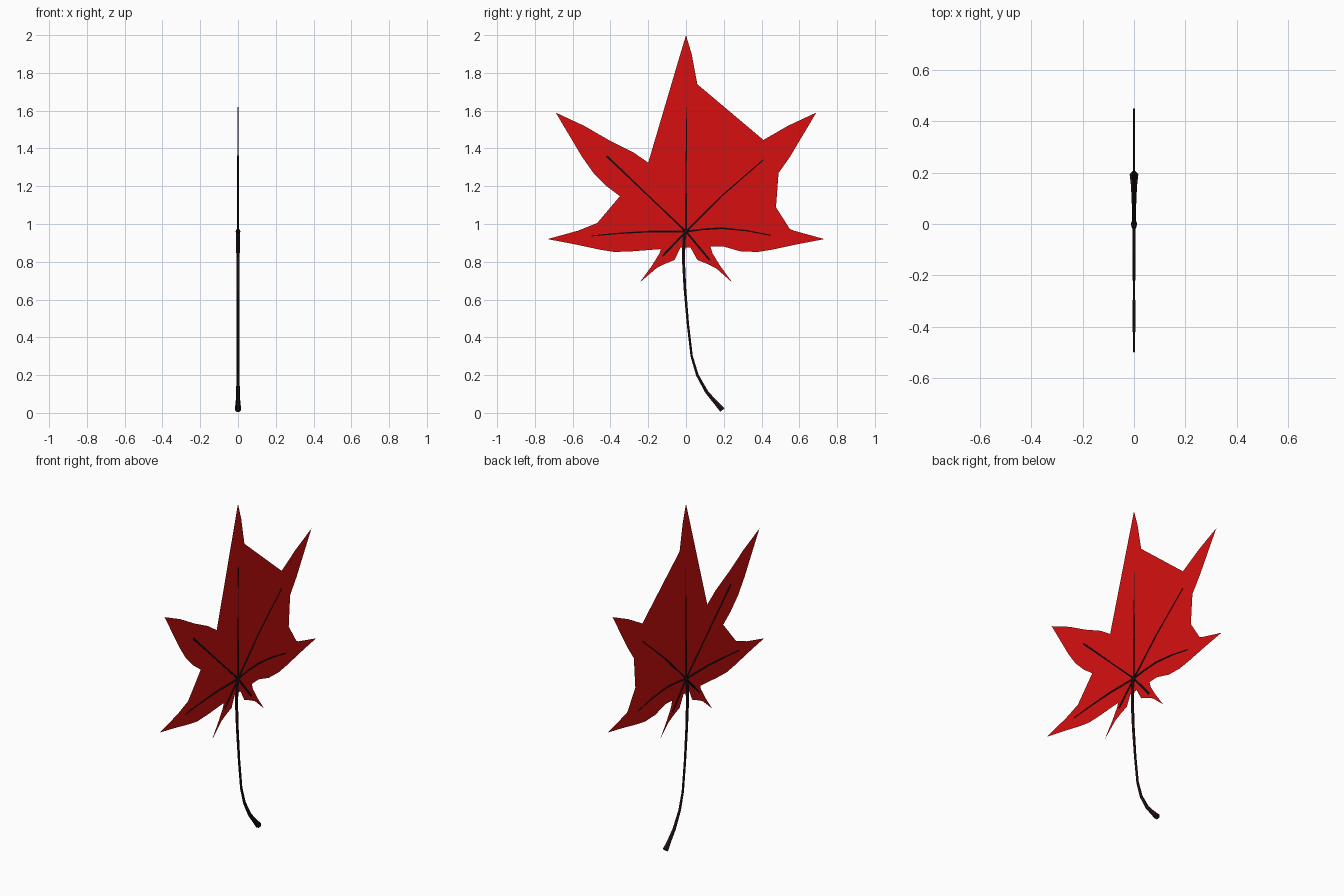
import bpy, bmesh

if "Cube" in bpy.data.objects:
    bpy.data.objects.remove(bpy.data.objects["Cube"])

def material(name, color):
    m = bpy.data.materials.new(name)
    m.diffuse_color = (*color, 1)
    m.use_nodes = True
    m.node_tree.nodes["Principled BSDF"].inputs["Base Color"].default_value = m.diffuse_color
    return m

RED = material("leaf_red", (0.68, 0.005, 0.005))
DARK = material("stem_dark", (0.02, 0.007, 0.01))

# Right half of the leaf outline (y, z), from top tip round to the base
HALF = [
    (0.03, 1.90), (0.06, 1.74), (0.10, 1.60), (0.133, 1.49), (0.14, 1.38), (0.118, 1.27), (0.10, 1.16),
    (0.13, 1.22), (0.20, 1.325), (0.28, 1.38), (0.41, 1.445), (0.54, 1.52), (0.69, 1.59),
    (0.62, 1.48), (0.55, 1.355), (0.49, 1.27), (0.42, 1.20), (0.34, 1.14), (0.235, 1.09), (0.225, 1.04),
    (0.30, 1.055), (0.37, 1.04), (0.47, 1.005), (0.57, 0.965), (0.733, 0.92),
    (0.60, 0.895), (0.46, 0.865), (0.38, 0.852), (0.29, 0.855), (0.21, 0.885), (0.15, 0.88),
    (0.13, 0.88), (0.14, 0.845), (0.18, 0.78), (0.245, 0.69),
    (0.16, 0.765), (0.11, 0.79), (0.06, 0.81), (0.03, 0.875), (0.012, 0.94),
]
outline = [(0, 2.0)] + [(-y, z) for y, z in HALF] + [(0, 0.95)] + HALF[::-1]

# Flat leaf blade
bm = bmesh.new()
bm.faces.new([bm.verts.new((0, y, z)) for y, z in outline])
bmesh.ops.triangulate(bm, faces=bm.faces[:])
mesh = bpy.data.meshes.new("leaf_blade")
bm.to_mesh(mesh)
bm.free()
mesh.materials.append(RED)
bpy.context.collection.objects.link(bpy.data.objects.new("leaf_blade", mesh))

def tube(name, pts):
    """Tapered tube through (y, z, radius) points."""
    cu = bpy.data.curves.new(name, 'CURVE')
    cu.dimensions = '3D'
    cu.bevel_depth = 1.0
    cu.bevel_resolution = 1
    cu.use_fill_caps = True
    sp = cu.splines.new('POLY')
    sp.points.add(len(pts) - 1)
    for p, (y, z, r) in zip(sp.points, pts):
        p.co = (0, y, z, 1)
        p.radius = r
    cu.materials.append(DARK)
    ob = bpy.data.objects.new(name, cu)
    bpy.context.collection.objects.link(ob)
    bpy.ops.object.select_all(action='DESELECT')
    bpy.context.view_layer.objects.active = ob
    ob.select_set(True)
    bpy.ops.object.convert(target='MESH')
    bpy.ops.object.shade_smooth_by_angle()

# Stem, flaring at its foot
tube("stem", [(0, 0.97, 0.010), (-0.010, 0.92, 0.010), (-0.014, 0.82, 0.009), (-0.006, 0.66, 0.008),
              (0.01, 0.47, 0.007), (0.03, 0.30, 0.007), (0.06, 0.20, 0.008),
              (0.11, 0.11, 0.010), (0.15, 0.063, 0.012), (0.193, 0.015, 0.017)])

# Veins fanning out from the stem top
VEINS = {
    "vein_top": [(0, 1.25, 0.004), (0.004, 1.62, 0.002)],
    "vein_upper_right": [(0.19, 1.15, 0.004), (0.41, 1.34, 0.003)],
    "vein_upper_left": [(-0.2, 1.15, 0.004), (-0.42, 1.36, 0.006)],
    "vein_side_right": [(0.09, 0.972, 0.005), (0.19, 0.978, 0.005), (0.32, 0.965, 0.004), (0.45, 0.94, 0.003)],
    "vein_side_left": [(-0.2, 0.96, 0.005), (-0.36, 0.95, 0.004), (-0.5, 0.937, 0.003)],
    "vein_lower_right": [(0.125, 0.81, 0.006)],
    "vein_lower_left": [(-0.125, 0.83, 0.006)],
}
for name, pts in VEINS.items():
    tube(name, [(0, 0.96, 0.006)] + pts)

# Small knot where the veins meet
bpy.ops.mesh.primitive_uv_sphere_add(segments=10, ring_count=6, radius=0.013, location=(0, 0, 0.96))
knot = bpy.context.object
knot.name = "vein_knot"
knot.data.materials.append(DARK)
bpy.ops.object.shade_smooth_by_angle()
